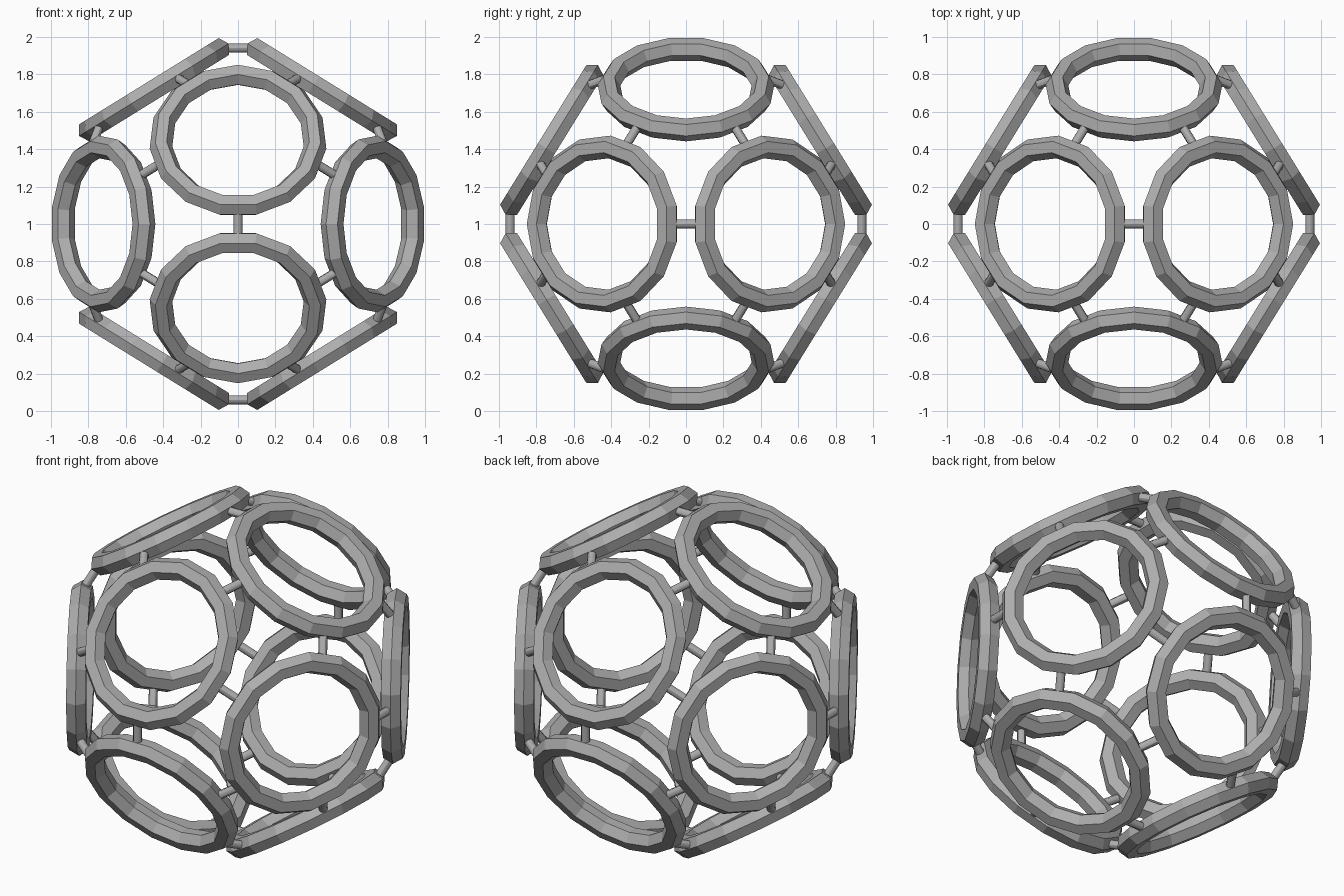
import bpy
from math import sqrt
from mathutils import Vector, Matrix

cube = bpy.data.objects.get("Cube")
if cube:
    bpy.data.objects.remove(cube, do_unlink=True)

# Sizes
FACE_DIST = 0.847      # centre of model to centre of each ring
RING_R, RING_T = 0.414, 0.061
ROD_DIST, ROD_R, ROD_LEN = 0.94, 0.024, 0.15
CENTRE = Vector((0, 0, 1))

grey = bpy.data.materials.new("plain_grey")
grey.use_nodes = True
colour = (0.42, 0.42, 0.42, 1)
grey.diffuse_color = colour
grey.node_tree.nodes["Principled BSDF"].inputs["Base Color"].default_value = colour


def place(name, origin, x_axis, z_axis):
    """Name the active object and align it to the given axes."""
    obj = bpy.context.object
    obj.name = name
    obj.data.materials.append(grey)
    y_axis = z_axis.cross(x_axis)
    turn = Matrix((x_axis, y_axis, z_axis)).transposed().to_4x4()
    obj.matrix_world = Matrix.Translation(CENTRE + origin) @ turn
    return obj


# Twelve face directions of a dodecahedron
phi = (1 + sqrt(5)) / 2
faces = []
for axis in range(3):
    for s in (-1, 1):
        for t in (-1, 1):
            v = Vector((0, 0, 0))
            v[axis] = s
            v[(axis + 2) % 3] = t * phi
            short = Vector((0, 0, 0))
            short[axis] = s
            faces.append((v.normalized(), short))

# Faceted rings, a corner pointing away from the nearest ring along the axis
for i, (n, short) in enumerate(faces):
    bpy.ops.mesh.primitive_torus_add(major_segments=15, minor_segments=6,
                                     major_radius=RING_R, minor_radius=RING_T)
    out = (short - n * short.dot(n)).normalized()
    place(f"ring_{i + 1}", n * FACE_DIST, out, n)
    bpy.ops.object.shade_flat()

# Short rods joining every pair of neighbouring rings
count = 0
for i, (a, _) in enumerate(faces):
    for b, _ in faces[i + 1:]:
        if a.dot(b) < 0.4:
            continue
        count += 1
        mid = (a + b).normalized()
        bpy.ops.mesh.primitive_cylinder_add(vertices=12, radius=ROD_R, depth=ROD_LEN)
        place(f"connecting_rod_{count}", mid * ROD_DIST, mid, (a - b).normalized())
        bpy.ops.object.shade_smooth_by_angle()
